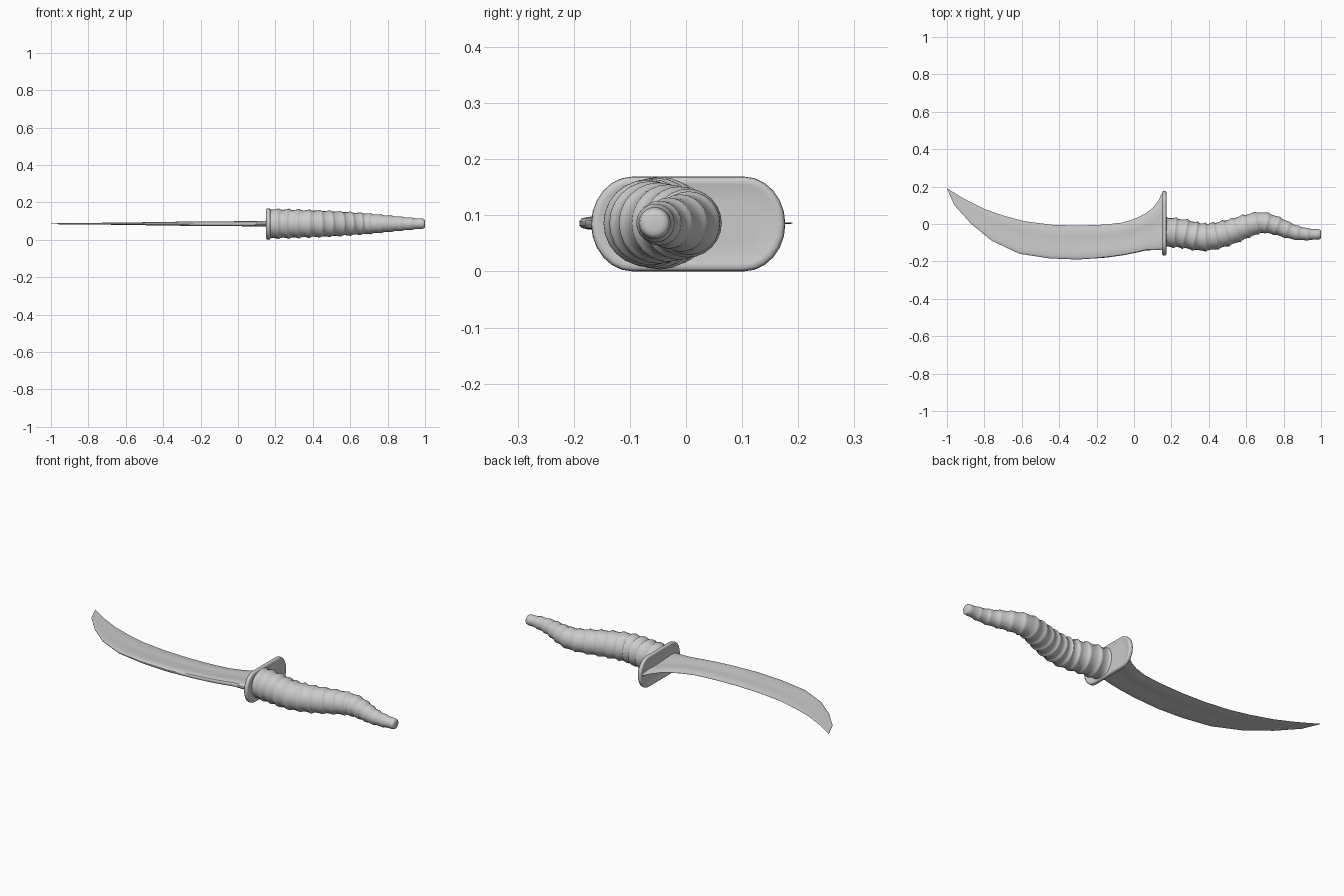
import bpy, bmesh, math
from mathutils import Vector

if "Cube" in bpy.data.objects:
    bpy.data.objects.remove(bpy.data.objects["Cube"])

ZC = 0.086


def loft(name, rings, angle=35):
    """Skin a list of equal-length closed rings and cap both ends."""
    bm = bmesh.new()
    vs = [[bm.verts.new(p) for p in ring] for ring in rings]
    n = len(rings[0])
    for a, b in zip(vs, vs[1:]):
        for i in range(n):
            j = (i + 1) % n
            bm.faces.new((a[i], a[j], b[j], b[i]))
    bm.faces.new(vs[0][::-1])
    bm.faces.new(vs[-1])
    bmesh.ops.remove_doubles(bm, verts=bm.verts, dist=1e-5)
    bmesh.ops.recalc_face_normals(bm, faces=bm.faces)
    me = bpy.data.meshes.new(name)
    bm.to_mesh(me)
    bm.free()
    ob = bpy.data.objects.new(name, me)
    bpy.context.collection.objects.link(ob)
    bpy.ops.object.select_all(action='DESELECT')
    ob.select_set(True)
    bpy.context.view_layer.objects.active = ob
    bpy.ops.object.shade_smooth_by_angle(angle=math.radians(angle))
    return ob


def interp(table, x):
    """Smooth (Catmull-Rom) lookup in rows of (x, value)."""
    for k in range(len(table) - 1):
        (x0, y0), (x1, y1) = table[k], table[k + 1]
        if x <= x1 or k == len(table) - 2:
            pa, pb = table[max(k - 1, 0)], table[min(k + 2, len(table) - 1)]
            h = x1 - x0
            m0 = (y1 - pa[1]) / (x1 - pa[0]) * h
            m1 = (pb[1] - y0) / (pb[0] - x0) * h
            t = (x - x0) / h
            return ((2*t**3 - 3*t*t + 1) * y0 + (t**3 - 2*t*t + t) * m0
                    + (3*t*t - 2*t**3) * y1 + (t**3 - t*t) * m1)


# Blade: (cutting edge x, y, spine x, y, half thickness) per station
stations = [
    (-0.998, 0.190, -1.0, 0.189, 0.001), (-0.90, 0.130, -0.96, 0.10, 0.003),
    (-0.80, 0.080, -0.87, 0.0, 0.004), (-0.69, 0.042, -0.76, -0.09, 0.005),
    (-0.58, 0.014, -0.61, -0.16, 0.006), (-0.44, -0.004, -0.45, -0.184, 0.009),
    (-0.30, -0.009, -0.30, -0.190, 0.011), (-0.15, -0.003, -0.15, -0.180, 0.012),
    (-0.06, 0.008, -0.05, -0.166, 0.013), (0.01, 0.030, 0.02, -0.152, 0.0135),
    (0.06, 0.056, 0.065, -0.141, 0.014), (0.10, 0.086, 0.10, -0.140, 0.014),
    (0.13, 0.124, 0.13, -0.140, 0.014), (0.147, 0.16, 0.147, -0.140, 0.014),
    (0.16, 0.172, 0.16, -0.140, 0.014)]
# Cross-section from edge to spine with a shallow groove
section = [(0.0, 0.05), (0.12, 0.4), (0.25, 0.72), (0.36, 0.6), (0.5, 0.58),
           (0.64, 0.75), (0.78, 0.95), (0.92, 1.0), (0.98, 0.75), (1.0, 0.35)]
rings = []
for ex, ey, sx, sy, h in stations:
    half = [(ex + (sx - ex) * t, ey + (sy - ey) * t, h * f) for t, f in section]
    rings.append([(x, y, ZC + z) for x, y, z in half]
                 + [(x, y, ZC - z) for x, y, z in reversed(half)])
loft("blade", rings)


# Guard: stadium plate with a thicker rounded rim
def stadium(x, inset):
    pts = []
    for side, cy in ((1, 0.103), (-1, -0.095)):
        for i in range(13):
            a = -math.pi / 2 + math.pi * i / 12
            pts.append((x, cy + side * math.cos(a) * (0.074 - inset),
                        0.0845 + side * math.sin(a) * (0.0845 - inset)))
    return pts


guard = [(0.158, 0.05), (0.157, 0.028), (0.153, 0.014), (0.151, 0.006), (0.155, 0.001),
         (0.161, 0.0), (0.168, 0.001), (0.173, 0.006), (0.172, 0.014),
         (0.169, 0.028), (0.169, 0.05)]
loft("guard", [stadium(x, i) for x, i in guard], 60)

# Handle: wavy ribbed grip swept along a curved centre line
centre = [(0.165, -0.043), (0.25, -0.05), (0.38, -0.070), (0.50, -0.047), (0.60, -0.012),
          (0.68, 0.007), (0.75, -0.006), (0.85, -0.042), (0.92, -0.054), (1.0, -0.056)]
radius = [(0.165, 0.082), (0.30, 0.078), (0.50, 0.070), (0.70, 0.056),
          (0.85, 0.041), (0.94, 0.032), (1.0, 0.026)]
rib = [(0.0, 1.02), (0.1, 0.96), (0.3, 0.93), (0.55, 0.945), (0.8, 0.985), (0.93, 1.025)]


def ring(x, r, sides=24):
    e = 0.012
    t = Vector((2 * e, interp(centre, x + e) - interp(centre, x - e), 0)).normalized()
    n = Vector((-t.y, t.x, 0))
    c = Vector((x, interp(centre, x), ZC))
    return [c + n * r * math.cos(2 * math.pi * i / sides)
            + Vector((0, 0, r * math.sin(2 * math.pi * i / sides)))
            for i in range(sides)]


RIBS, START, END = 15, 0.166, 0.985
step = (END - START) / RIBS
rings = []
for k in range(RIBS):
    for f, s in rib:
        x = START + (k + f) * step
        rings.append(ring(x, interp(radius, x) * s))
# rounded pommel end
for x, r in ((0.987, 0.027), (0.994, 0.0255), (0.998, 0.021), (1.0, 0.014)):
    rings.append(ring(x, r))
loft("handle", rings, 40)
